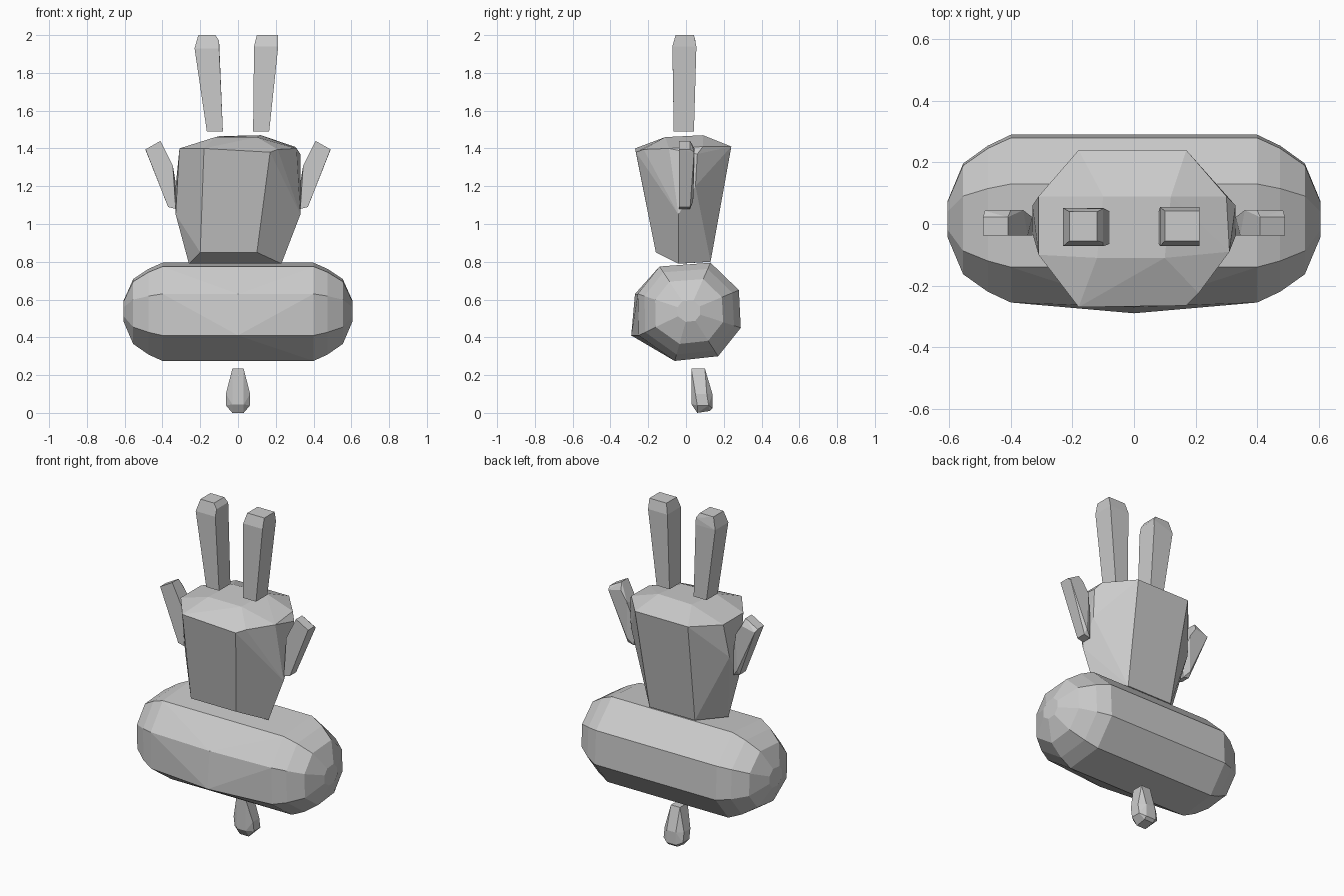
import bpy, bmesh


def hull(name, points):
    """Flat-faced convex solid around a few corner points."""
    bm = bmesh.new()
    for p in points:
        bm.verts.new(p)
    res = bmesh.ops.convex_hull(bm, input=bm.verts[:])
    loose = {v for v in res["geom_interior"] + res["geom_unused"]
             if isinstance(v, bmesh.types.BMVert) and v.is_valid and not v.link_faces}
    bmesh.ops.delete(bm, geom=list(loose), context='VERTS')
    bmesh.ops.dissolve_limit(bm, angle_limit=0.05, verts=bm.verts[:], edges=bm.edges[:])
    bmesh.ops.recalc_face_normals(bm, faces=bm.faces[:])
    me = bpy.data.meshes.new(name)
    bm.to_mesh(me)
    bm.free()
    ob = bpy.data.objects.new(name, me)
    bpy.context.collection.objects.link(ob)
    return ob


def mirrored(points):
    return [(s * x, y, z) for x, y, z in points for s in (-1, 1)]


# Sideways capsule body: one eight-sided section shrinking towards both ends
section = [(-0.14, 0.775), (0.13, 0.795), (0.28, 0.65), (0.29, 0.45),
           (0.17, 0.30), (-0.06, 0.275), (-0.25, 0.41), (-0.255, 0.63)]
cy, cz = 0.015, 0.54
body = [(0, -0.29, 0.41), (0, -0.27, 0.63)]
for x, k in ((0.40, 1.0), (0.475, 0.87), (0.555, 0.66), (0.605, 0.22)):
    body += [(s * x, cy + (y - cy) * k, cz + (z - cz) * k)
             for y, z in section for s in (-1, 1)]
hull("body", body)

# Tapered faceted head with shallow domed top
rim = [(-0.18, -0.27, 1.40), (0.17, -0.265, 1.38), (0.21, -0.225, 1.395),
       (0.31, -0.09, 1.40), (0.33, 0.06, 1.37), (0.30, 0.09, 1.41),
       (0.17, 0.24, 1.41), (-0.18, 0.24, 1.41), (-0.31, 0.09, 1.40),
       (-0.31, -0.10, 1.40)]
waist = [(-0.33, -0.03, 1.05), (-0.33, 0.06, 1.2), (0.33, -0.04, 1.05), (0.33, 0.05, 1.2)]
base = [(-0.20, -0.16, 0.85), (0.10, -0.16, 0.85), (0.23, -0.04, 0.79),
        (0.15, 0.13, 0.80), (-0.15, 0.13, 0.80), (-0.26, -0.03, 0.79)]
dome = [(-0.12, -0.11, 1.46), (0.10, -0.11, 1.46), (0.12, 0.09, 1.47), (-0.10, 0.09, 1.465)]
hull("head", rim + waist + base + dome)

# Upright ears, wider and chamfered at the top
hull("ear_left",
     [(x, y, 1.49) for x in (-0.165, -0.08) for y in (-0.065, 0.042)] +
     [(x, y, 1.93) for x in (-0.23, -0.10) for y in (-0.072, 0.052)] +
     [(-0.10, y, 1.97) for y in (-0.06, 0.05)] +
     [(x, y, 2.0) for x in (-0.21, -0.12) for y in (-0.055, 0.04)])
hull("ear_right",
     [(x, y, 1.49) for x in (0.08, 0.165) for y in (-0.065, 0.042)] +
     [(x, y, 1.94) for x in (0.085, 0.213) for y in (-0.072, 0.055)] +
     [(x, y, 2.0) for x in (0.10, 0.213) for y in (-0.055, 0.042)])

# Short raised arms on both sides of the head
arm = [(x, y, z) for x, z in ((0.33, 1.08), (0.37, 1.09), (0.49, 1.395), (0.41, 1.44))
       for y in (-0.037, 0.022)]
arm += [(0.345, -0.037, 1.31), (0.33, 0.022, 1.22),
        (0.36, 0.045, 1.34), (0.40, 0.045, 1.40), (0.485, 0.043, 1.38), (0.365, 0.038, 1.12)]
for name, s in (("arm_left", -1), ("arm_right", 1)):
    hull(name, [(s * x, y, z) for x, y, z in arm])

# Small drop-shaped foot piece underneath
hull("foot", mirrored([
    (0.03, 0.028, 0.235), (0.03, 0.10, 0.235),
    (0.064, 0.05, 0.10), (0.064, 0.11, 0.10), (0.03, 0.028, 0.10), (0.03, 0.14, 0.10),
    (0.064, 0.06, 0.04), (0.064, 0.12, 0.04), (0.03, 0.03, 0.045), (0.03, 0.14, 0.025),
    (0.03, 0.06, 0.0), (0.03, 0.125, 0.01)]))
